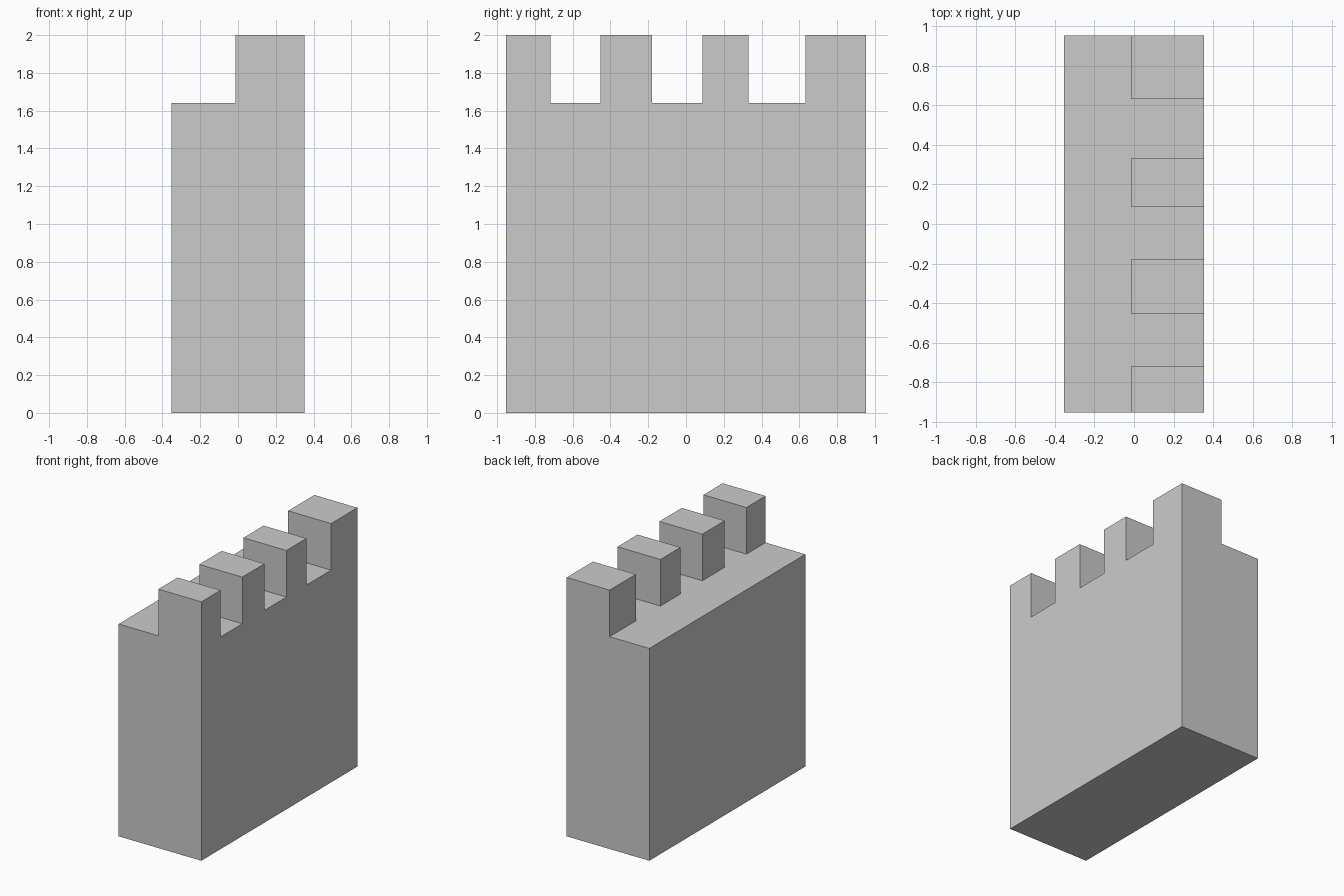
import bpy, bmesh
from mathutils import Matrix, Vector

if "Cube" in bpy.data.objects:
    bpy.data.objects.remove(bpy.data.objects["Cube"])

WALK_Z, TOP_Z = 1.64, 2.0
HALF_X, HALF_Y = 0.353, 0.952
PARAPET_X = -0.014
MERLONS = [(-HALF_Y, -0.718), (-0.452, -0.18), (0.087, 0.332), (0.632, HALF_Y)]

bm = bmesh.new()

# Wall block
bmesh.ops.create_cube(bm, size=1, matrix=Matrix.Translation((0, 0, WALK_Z / 2))
                      @ Matrix.Diagonal((2 * HALF_X, 2 * HALF_Y, WALK_Z, 1)))


def cut(point, normal):
    bmesh.ops.bisect_plane(bm, geom=bm.verts[:] + bm.edges[:] + bm.faces[:],
                           plane_co=point, plane_no=normal)


# Mark out the merlon footprints on the wall
cut((PARAPET_X, 0, 0), (1, 0, 0))
for y in [y for span in MERLONS for y in span if abs(y) < HALF_Y]:
    cut((0, y, 0), (0, 1, 0))


def is_merlon(face):
    c = face.calc_center_median()
    return (c.z > WALK_Z - 0.001 and c.x > PARAPET_X
            and any(a < c.y < b for a, b in MERLONS))


# Raise the merlons
bm.normal_update()
caps = bmesh.ops.extrude_discrete_faces(bm, faces=[f for f in bm.faces if is_merlon(f)])["faces"]
bmesh.ops.translate(bm, verts=list({v for f in caps for v in f.verts}),
                    vec=Vector((0, 0, TOP_Z - WALK_Z)))

# Merge flat areas back into clean faces
bmesh.ops.dissolve_limit(bm, angle_limit=0.01, verts=bm.verts[:], edges=bm.edges[:])
bmesh.ops.recalc_face_normals(bm, faces=bm.faces[:])

mesh = bpy.data.meshes.new("battlement_wall")
bm.to_mesh(mesh)
bm.free()
wall = bpy.data.objects.new("battlement_wall", mesh)
bpy.context.collection.objects.link(wall)
